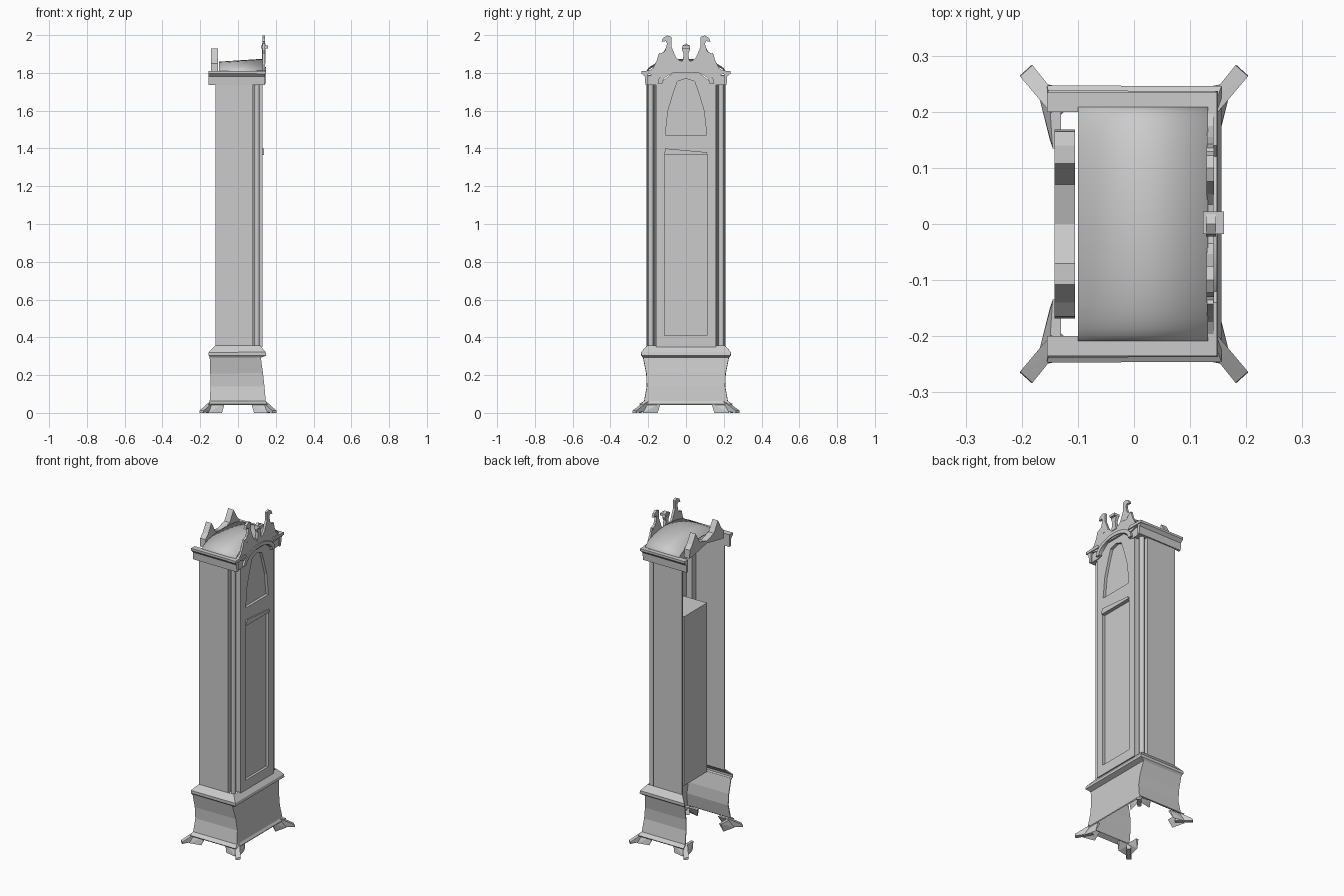
import bpy, bmesh, math
from mathutils import Vector

cube = bpy.data.objects.get("Cube")
if cube:
    bpy.data.objects.remove(cube, do_unlink=True)

grey = bpy.data.materials.new("plain grey")
grey.use_nodes = True
grey.diffuse_color = (0.6, 0.6, 0.6, 1)
bsdf = next(n for n in grey.node_tree.nodes if n.type == 'BSDF_PRINCIPLED')
bsdf.inputs["Base Color"].default_value = (0.6, 0.6, 0.6, 1)


def finish(name, bm, smooth=False):
    bmesh.ops.recalc_face_normals(bm, faces=bm.faces)
    me = bpy.data.meshes.new(name)
    bm.to_mesh(me)
    bm.free()
    me.materials.append(grey)
    if smooth:
        for p in me.polygons:
            p.use_smooth = True
        me.set_sharp_from_angle(angle=math.radians(35))
    ob = bpy.data.objects.new(name, me)
    bpy.context.scene.collection.objects.link(ob)
    return ob


def prism(name, outline, x0, x1, smooth=False):
    """Solid from a (y, z) outline, running from x0 to x1."""
    bm = bmesh.new()
    a, b = ([bm.verts.new((x, y, z)) for y, z in outline] for x in (x0, x1))
    bm.faces.new(a)
    bm.faces.new(b[::-1])
    n = len(a)
    for i in range(n):
        j = (i + 1) % n
        bm.faces.new((a[i], a[j], b[j], b[i]))
    return finish(name, bm, smooth)


def shell(name, rings, thickness=0.006, smooth=False):
    """Open sheet lofted through rows of points, given a little thickness."""
    bm = bmesh.new()
    rows = [[bm.verts.new(p) for p in ring] for ring in rings]
    for r, s in zip(rows, rows[1:]):
        for i in range(len(r) - 1):
            bm.faces.new((r[i], r[i + 1], s[i + 1], s[i]))
    ob = finish(name, bm, smooth)
    mod = ob.modifiers.new("thickness", 'SOLIDIFY')
    mod.thickness = thickness
    mod.offset = 0
    return ob


def hull(name, points):
    bm = bmesh.new()
    for p in points:
        bm.verts.new(p)
    res = bmesh.ops.convex_hull(bm, input=bm.verts)
    loose = [g for g in res["geom_interior"] if isinstance(g, bmesh.types.BMVert)]
    bmesh.ops.delete(bm, geom=loose, context='VERTS')
    return finish(name, bm)


def carve(ob, cutter):
    """Subtract the cutter and remove it."""
    mod = ob.modifiers.new("cut", 'BOOLEAN')
    mod.operation, mod.object, mod.solver = 'DIFFERENCE', cutter, 'EXACT'
    dg = bpy.context.evaluated_depsgraph_get()
    me = bpy.data.meshes.new_from_object(ob.evaluated_get(dg))
    ob.modifiers.clear()
    ob.data = me
    bpy.data.objects.remove(cutter, do_unlink=True)


def mirrored(half):
    """Complete an outline across y = 0, half given from right to centre."""
    return half + [(-y, z) for y, z in reversed(half) if abs(y) > 1e-6]


def box(name, x, y, z):
    return prism(name, [(y[0], z[0]), (y[1], z[0]), (y[1], z[1]), (y[0], z[1])], *x)


def u_ring(z, back, front, half):
    return [(back, -half, z), (front, -half, z), (front, half, z), (back, half, z)]


# Plinth, open at the back, with its sloping moulding
shell("plinth", [u_ring(0.045, -0.155, 0.155, 0.245), u_ring(0.06, -0.15, 0.145, 0.22),
                 u_ring(0.14, -0.145, 0.138, 0.205), u_ring(0.21, -0.147, 0.13, 0.208),
                 u_ring(0.3, -0.15, 0.118, 0.226)])
shell("plinth_moulding", [u_ring(0.295, -0.15, 0.12, 0.226), u_ring(0.305, -0.155, 0.148, 0.235),
                          u_ring(0.32, -0.155, 0.145, 0.235), u_ring(0.355, -0.12, 0.115, 0.205)])

# Bracket feet: a diagonal toe and two wings along the walls
for sx in (-1, 1):
    for sy in (-1, 1):
        tag = ("back" if sx < 0 else "front") + ("_left" if sy > 0 else "_right")

        def place(pts):
            return [(sx * x, sy * y, z) for x, y, z in pts]

        hull(tag + "_foot", place([(0.183, 0.283, 0), (0.203, 0.265, 0), (0.181, 0.283, 0.012),
                                   (0.203, 0.263, 0.012), (0.12, 0.205, 0.01), (0.135, 0.19, 0.01),
                                   (0.13, 0.22, 0.06), (0.15, 0.2, 0.06)]))
        hull(tag + "_foot_side", place([(0.07, 0.21, 0.05), (0.07, 0.225, 0.05), (0.15, 0.21, 0.05),
                                        (0.15, 0.23, 0.05), (0.085, 0.235, 0), (0.16, 0.25, 0)]))
        hull(tag + "_foot_face", place([(0.13, 0.135, 0.05), (0.145, 0.135, 0.05), (0.13, 0.21, 0.05),
                                        (0.15, 0.21, 0.05), (0.15, 0.15, 0), (0.17, 0.23, 0)]))

# Case sides with notched front corners and slim columns
for s, side in ((1, "left"), (-1, "right")):
    corner = [(-0.12, 0.205), (0.075, 0.205), (0.075, 0.165), (0.125, 0.155)]
    shell(side + "_case_wall", [[(x, s * y, z) for x, y in corner] for z in (0.35, 1.79)])
    bm = bmesh.new()
    bmesh.ops.create_cone(bm, cap_ends=True, segments=12, radius1=0.015, radius2=0.015, depth=1.39)
    bmesh.ops.translate(bm, verts=bm.verts, vec=Vector((0.1, s * 0.187, 1.045)))
    finish(side + "_column", bm, True)

# Front board with a recessed door and an arched dial recess
front = prism("front_board", mirrored([(0.16, 0.35), (0.16, 1.74), (0.12, 1.76), (0.07, 1.80), (0, 1.815)]),
              0.105, 0.13)
carve(front, box("door_cutter", (0.115, 0.2), (-0.113, 0.11), (0.41, 1.37)))
carve(front, prism("dial_cutter", mirrored([(0.11, 1.47), (0.095, 1.6), (0.065, 1.7), (0.045, 1.755),
                                            (0, 1.77)]), 0.113, 0.2))
box("door_box", (-0.065, 0.11), (-0.113, 0.11), (0.36, 1.4))
prism("door_top_rail", [(-0.115, 1.365), (0.115, 1.365), (0.11, 1.38), (-0.11, 1.4)], 0.115, 0.138)

# Cornice: side returns, front corners and arched moulding
profile = [(0.2, 1.735), (0.215, 1.735), (0.218, 1.78), (0.235, 1.797), (0.235, 1.81), (0.2, 1.81)]
for s, side in ((1, "left"), (-1, "right")):
    prism(side + "_cornice", [(s * y, z) for y, z in profile], -0.155, 0.143)
    prism(side + "_cornice_front", [(s * y, z) for y, z in
          [(0.12, 1.745), (0.15, 1.735), (0.215, 1.735), (0.218, 1.78), (0.14, 1.8)]], 0.075, 0.135)
    prism(side + "_cornice_lip", [(s * y, z) for y, z in
          [(0.235, 1.795), (0.235, 1.81), (0.14, 1.815), (0.12, 1.795)]], 0.1, 0.148)
arch = [(0.15 * math.cos(a), 1.745 + 0.085 * math.sin(a)) for a in (math.pi * i / 16 for i in range(17))]
inner = [(y * 0.83, 1.745 + (z - 1.745) * 0.76) for y, z in arch]
prism("arched_moulding", arch + inner[::-1], 0.11, 0.148, True)

# Scrolled pediment with curled horns
prism("pediment", mirrored([
    (0.0, 1.815), (0.07, 1.8), (0.13, 1.775), (0.215, 1.8), (0.175, 1.825), (0.155, 1.865),
    (0.143, 1.905), (0.1, 1.89), (0.085, 1.885), (0.055, 1.885), (0.035, 1.865), (0, 1.86)][1:]),
    0.13, 0.142)
horn = [(0.14, 1.9), (0.112, 1.915), (0.1, 1.955), (0.107, 1.968), (0.13, 1.965), (0.122, 1.985),
        (0.1, 1.998), (0.076, 1.99), (0.078, 1.94), (0.052, 1.88), (0.1, 1.87)]
for s, side in ((1, "left"), (-1, "right")):
    prism(side + "_horn", [(s * y, z) for y, z in horn], 0.129, 0.143)

# Centre finial
prism("finial", mirrored([(0.02, 1.85), (0.012, 1.9), (0.022, 1.925), (0.018, 1.945), (0, 1.955)]),
      0.128, 0.146)
box("finial_block", (0.123, 0.16), (-0.018, 0.022), (1.93, 1.945))

# Barrel roof, slightly higher at the front
angles = [math.pi * i / 20 for i in range(21)]
shell("barrel_roof", [[(x, 0.208 * math.cos(a), 1.802 + h * math.sin(a)) for a in angles]
                      for x, h in ((-0.1, 0.055), (0.132, 0.07))], 0.005, True)

# Swagged crest at the back of the roof
prism("back_crest", mirrored([(0.168, 1.8), (0.165, 1.85), (0.14, 1.875), (0.108, 1.93), (0.09, 1.9),
                              (0.07, 1.865), (0, 1.845)]) + [(-0.15, 1.8), (0, 1.83), (0.15, 1.8)],
      -0.142, -0.105)
